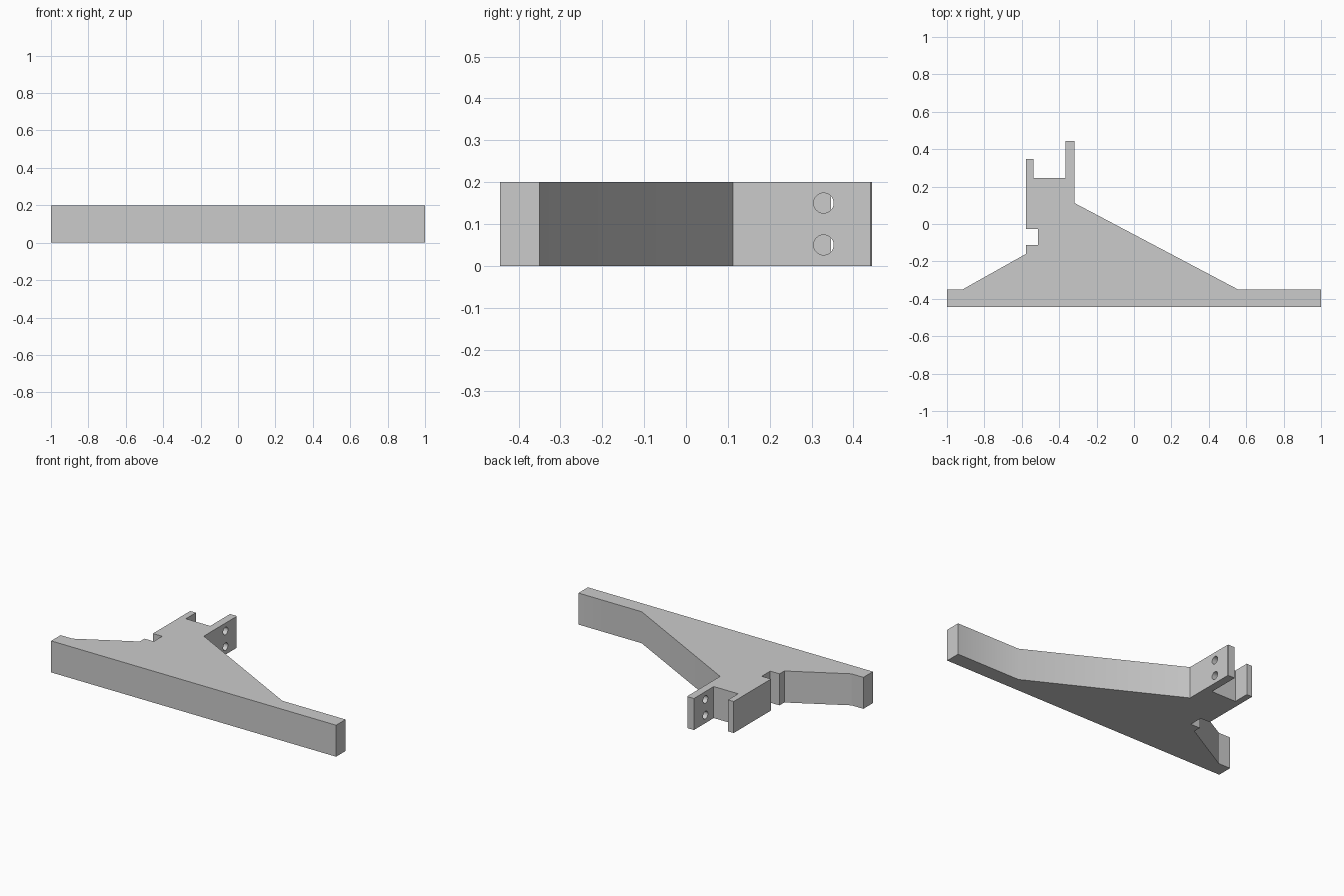
import bpy, bmesh
from mathutils import Matrix

cube = bpy.data.objects.get("Cube")
if cube:
    bpy.data.objects.remove(cube, do_unlink=True)

HEIGHT = 0.2

grey = bpy.data.materials.new("plain grey")
grey.use_nodes = True
colour = (0.6, 0.6, 0.6, 1)
grey.diffuse_color = colour
grey.node_tree.nodes["Principled BSDF"].inputs["Base Color"].default_value = colour


def add_object(name, bm):
    bmesh.ops.recalc_face_normals(bm, faces=bm.faces)
    mesh = bpy.data.meshes.new(name)
    bm.to_mesh(mesh)
    bm.free()
    mesh.materials.append(grey)
    obj = bpy.data.objects.new(name, mesh)
    bpy.context.collection.objects.link(obj)
    return obj


# Bracket outline, counter-clockwise from the front left corner of the bar
outline = [
    (-1, -0.445), (1, -0.445), (1, -0.35), (0.556, -0.35),    # long bar
    (-0.318, 0.112), (-0.318, 0.441), (-0.322, 0.445),        # slope, tall tab
    (-0.367, 0.445), (-0.367, 0.246),                         # slot floor
    (-0.538, 0.246), (-0.538, 0.347), (-0.578, 0.347),        # short tab
    (-0.578, -0.027), (-0.513, -0.027),                       # side notch
    (-0.513, -0.112), (-0.578, -0.112),
    (-0.578, -0.16), (-0.917, -0.35), (-1, -0.35),            # short slope
]
bm = bmesh.new()
base = bm.faces.new([bm.verts.new((x, y, 0)) for x, y in outline])
extruded = bmesh.ops.extrude_face_region(bm, geom=[base], use_keep_orig=True)
top_verts = [v for v in extruded["geom"] if isinstance(v, bmesh.types.BMVert)]
bmesh.ops.translate(bm, verts=top_verts, vec=(0, 0, HEIGHT))
bracket = add_object("bracket", bm)

# Two round holes through the tall tab
bm = bmesh.new()
for z in (0.05, 0.15):
    place = Matrix.Translation((-0.343, 0.329, z)) @ Matrix.Rotation(1.5708, 4, "Y")
    bmesh.ops.create_cone(bm, cap_ends=True, segments=32, radius1=0.024,
                          radius2=0.024, depth=0.15, matrix=place)
cutter = add_object("hole_cutter", bm)
cutter.hide_render = True
cutter.hide_set(True)

holes = bracket.modifiers.new("holes", "BOOLEAN")
holes.operation = "DIFFERENCE"
holes.solver = "EXACT"
holes.object = cutter

# Smooth hole walls, crisp corners elsewhere
bpy.ops.object.select_all(action="DESELECT")
bpy.context.view_layer.objects.active = bracket
bracket.select_set(True)
bpy.ops.object.modifier_apply(modifier=holes.name)
bpy.data.objects.remove(cutter, do_unlink=True)
bpy.ops.object.shade_smooth_by_angle(angle=0.5)
